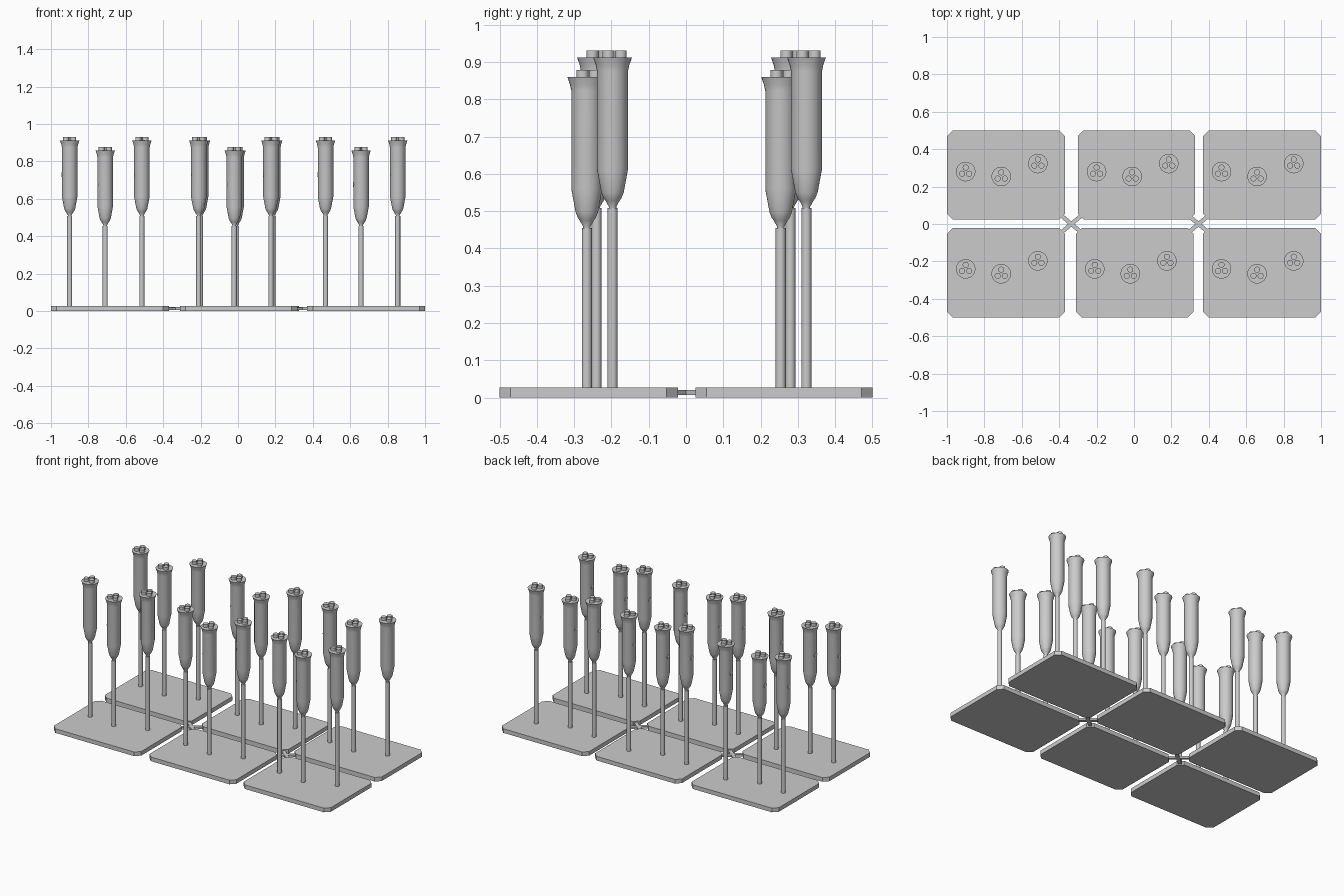
import bpy, bmesh, math
from mathutils import Matrix, Vector

cube = bpy.data.objects.get("Cube")
if cube:
    bpy.data.objects.remove(cube)


def material(name, rgb):
    m = bpy.data.materials.new(name)
    m.use_nodes = True
    m.diffuse_color = (*rgb, 1)
    m.node_tree.nodes["Principled BSDF"].inputs["Base Color"].default_value = (*rgb, 1)
    return m


GREY = material("grey", (0.6, 0.6, 0.6))
WHITE = material("white", (1, 1, 1))


def finish(name, bm, mat, smooth=False):
    bmesh.ops.recalc_face_normals(bm, faces=bm.faces[:])
    mesh = bpy.data.meshes.new(name)
    bm.to_mesh(mesh)
    bm.free()
    mesh.materials.append(mat)
    ob = bpy.data.objects.new(name, mesh)
    bpy.context.collection.objects.link(ob)
    if smooth:
        bpy.ops.object.select_all(action='DESELECT')
        ob.select_set(True)
        bpy.context.view_layer.objects.active = ob
        bpy.ops.object.shade_smooth_by_angle(angle=math.radians(30))
    return ob


def prism(bm, outline, z0, z1):
    face = bm.faces.new([bm.verts.new((x, y, z0)) for x, y in outline])
    top = bmesh.ops.extrude_face_region(bm, geom=[face])["geom"]
    bmesh.ops.translate(bm, vec=(0, 0, z1 - z0),
                        verts=[g for g in top if isinstance(g, bmesh.types.BMVert)])


def cylinder(bm, radius, depth, matrix, segments=24):
    bmesh.ops.create_cone(bm, cap_ends=True, segments=segments, radius1=radius,
                          radius2=radius, depth=depth, matrix=matrix)


def lathe(bm, profile, segments=32):
    rings = [[bm.verts.new((r * math.cos(a), r * math.sin(a), z))
              for a in (2 * math.pi * i / segments for i in range(segments))]
             for r, z in profile]
    for low, high in zip(rings, rings[1:]):
        for i in range(segments):
            j = (i + 1) % segments
            bm.faces.new((low[i], low[j], high[j], high[i]))
    bm.faces.new(rings[0])
    bm.faces.new(rings[-1])


# Shared torch parts, for the tall size
PLATE_TOP, POLE_TOP, RIM = 0.027, 0.508, 0.912
HEAD = [(0.010, POLE_TOP - 0.01), (0.010, 0.512), (0.019, 0.528), (0.024, 0.535),
        (0.030, 0.55), (0.0415, 0.612), (0.0415, 0.875), (0.045, 0.892), (0.052, RIM)]


def torch(label, x, y, drop):
    base = Matrix.Translation((x, y, -drop))

    bm = bmesh.new()
    height = POLE_TOP - drop - PLATE_TOP
    cylinder(bm, 0.0135, height, Matrix.Translation((x, y, PLATE_TOP + height / 2)))
    finish("pole_" + label, bm, GREY, True)

    bm = bmesh.new()
    lathe(bm, HEAD)
    bm.transform(base)
    finish("torch_head_" + label, bm, GREY, True)

    # Three short burners on the rim
    bm = bmesh.new()
    for k in range(3):
        a = math.radians(90 + 120 * k)
        spot = Vector((math.cos(a), math.sin(a), 0)) * 0.022
        cylinder(bm, 0.016, 0.02, base @ Matrix.Translation(spot + Vector((0, 0, RIM + 0.009))))
    finish("burners_" + label, bm, GREY, True)

    # Round button on the right side of the head
    bm = bmesh.new()
    cylinder(bm, 0.014, 0.006, base @ Matrix.Translation((-0.0395, 0, 0.73))
             @ Matrix.Rotation(math.pi / 2, 4, 'Y'), 16)
    finish("button_" + label, bm, WHITE, True)


def plate(label, x0, x1, y0, y1, c=0.03):
    bm = bmesh.new()
    prism(bm, [(x0 + c, y0), (x1 - c, y0), (x1, y0 + c), (x1, y1 - c),
               (x1 - c, y1), (x0 + c, y1), (x0, y1 - c), (x0, y0 + c)], 0, PLATE_TOP)
    finish("plate_" + label, bm, GREY)


# Six plates, each with three torches
ROWS = {"front": (-0.5, -0.022, -0.24, -0.01), "back": (0.025, 0.5, 0.28, 0)}
COLUMNS = {"right": (-1, -0.37, -0.90), "middle": (-0.30, 0.327, -0.20), "left": (0.37, 1, 0.468)}
TORCHES = [(0, 0, 0), (0.19, -0.026, 0.053), (0.386, 0.043, 0)]
for row, (y0, y1, ty, shift) in ROWS.items():
    for col, (x0, x1, tx) in COLUMNS.items():
        dx = shift if col == "middle" else 0
        plate(f"{row}_{col}", x0 + dx, x1 + dx, y0, y1)
        for n, (ox, oy, drop) in enumerate(TORCHES):
            torch(f"{row}_{col}_{n + 1}", tx + dx + ox, ty + oy, drop)

# Crossed links joining the plate corners
for label, x in (("right", -0.335), ("left", 0.345)):
    for n, angle in enumerate((40, -40)):
        bm = bmesh.new()
        prism(bm, [(-0.075, -0.011), (0.075, -0.011), (0.075, 0.011), (-0.075, 0.011)],
              0.007, 0.02 + 0.0005 * n)
        bm.transform(Matrix.Translation((x, 0, 0)) @ Matrix.Rotation(math.radians(angle), 4, 'Z'))
        finish(f"link_{label}_{n + 1}", bm, GREY)
